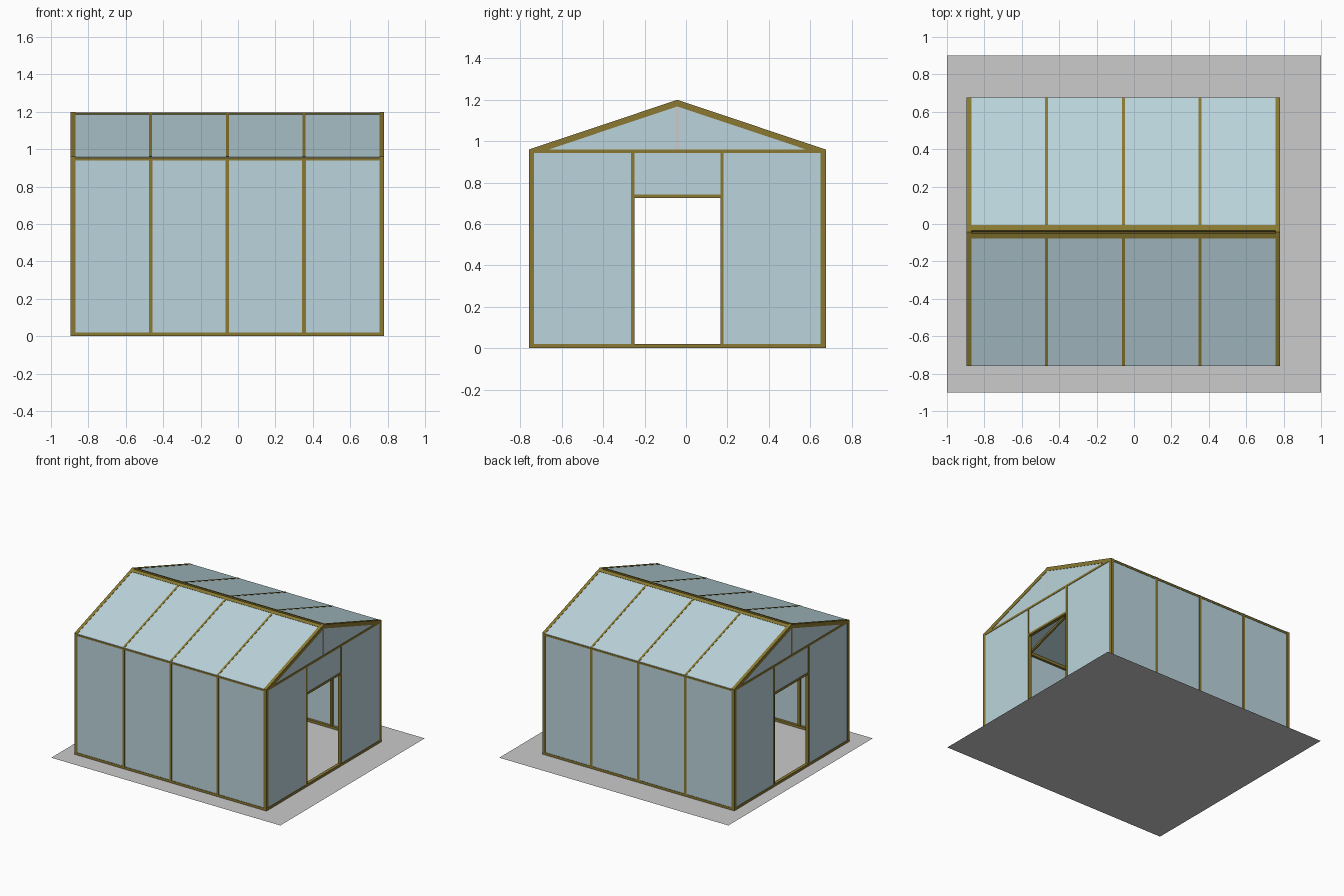
import bpy, bmesh

if "Cube" in bpy.data.objects:
    bpy.data.objects.remove(bpy.data.objects["Cube"])


def colour(name, r, g, b):
    lin = [((c / 255 + 0.055) / 1.055) ** 2.4 for c in (r, g, b)]
    m = bpy.data.materials.new(name)
    m.diffuse_color = (*lin, 1)
    m.use_nodes = True
    m.node_tree.nodes["Principled BSDF"].inputs["Base Color"].default_value = m.diffuse_color
    return m


FRAME = colour("olive_brown_frame", 138, 121, 50)
GLASS = colour("pale_blue_glass", 187, 213, 220)
GREY = colour("light_grey", 203, 203, 203)

CX, CY = -0.057, -0.042            # centre of the house on the slab
HX, HY = 0.838, 0.718              # half length and half depth
EAVE, RIDGE = 0.96, 1.20
K = (RIDGE - EAVE) / HY            # roof slope
T = 0.025                          # frame thickness


def roof(y, drop=0.0):
    return RIDGE - K * abs(y) - drop


def prism(name, yz, x0, x1, mat):
    """Extrude a y-z outline along x."""
    bm = bmesh.new()
    a = [bm.verts.new((CX + x0, CY + y, z)) for y, z in yz]
    b = [bm.verts.new((CX + x1, CY + y, z)) for y, z in yz]
    bm.faces.new(a)
    bm.faces.new(b[::-1])
    n = len(yz)
    for i in range(n):
        j = (i + 1) % n
        bm.faces.new((a[i], b[i], b[j], a[j]))
    bmesh.ops.recalc_face_normals(bm, faces=bm.faces[:])
    me = bpy.data.meshes.new(name)
    bm.to_mesh(me)
    bm.free()
    me.materials.append(mat)
    ob = bpy.data.objects.new(name, me)
    bpy.context.collection.objects.link(ob)
    return ob


def box(name, x0, x1, y0, y1, z0, z1, mat):
    return prism(name, [(y0, z0), (y1, z0), (y1, z1), (y0, z1)], x0, x1, mat)


# ground slab (single sheet)
me = bpy.data.meshes.new("ground_slab")
me.from_pydata([(-1, -.9, 0), (1, -.9, 0), (1, .9, 0), (-1, .9, 0)], [], [(0, 1, 2, 3)])
me.materials.append(GREY)
bpy.context.collection.objects.link(bpy.data.objects.new("ground_slab", me))

IN = HX - T
MID = [-0.41, 0.0, 0.41]

for s, side in ((-1, "front"), (1, "back")):
    # long wall: rails, posts and panes
    box(side + "_bottom_rail", -IN, IN, s * (HY - T), s * HY, 0.001, 0.02, FRAME)
    prism(side + "_eave_beam",
          [(s * HY, 0.94), (s * HY, 0.953), (s * (HY - T), 0.961), (s * (HY - T), 0.94)],
          -IN, IN, FRAME)
    for e in (-1, 1):
        box(side + "_corner_post", e * IN, e * HX, s * (HY - T), s * HY, 0.001, 0.95, FRAME)
    for x in MID:
        box(side + "_wall_post", x - .01, x + .01, s * (HY - 0.02), s * HY, 0.02, 0.94, FRAME)
    box(side + "_wall_glass", -IN, IN, s * (HY - 0.006), s * (HY - 0.003), 0.02, 0.94, GLASS)

    # roof slope: rafters, ridge beam and panes
    rafter = [(s * HY, EAVE), (0, RIDGE), (0, RIDGE - .032),
              (s * (HY - .06), .948), (s * HY, .948)]
    for e in (-1, 1):
        prism(side + "_end_rafter", rafter, e * IN, e * HX, FRAME)
    thin = [(s * HY, EAVE), (s * .03, roof(.03)), (s * .03, roof(.03, .025)),
            (s * (HY - .02), roof(HY - .02, .018))]
    for x in MID:
        prism(side + "_rafter", thin, x - .008, x + .008, FRAME)
    prism(side + "_ridge_beam",
          [(s * .008, roof(.008)), (s * .036, roof(.036)), (s * .028, 1.162), (0, 1.1715)],
          -IN, IN, FRAME)
    prism(side + "_roof_glass",
          [(s * HY, roof(HY, .002)), (s * .034, roof(.034, .002)),
           (s * .034, roof(.034, .005)), (s * HY, roof(HY, .005))], -IN, IN, GLASS)

D0, D1 = 0.208, 0.223              # door post inner and outer edges
for e, end in ((-1, "left"), (1, "right")):
    a, b = e * IN, e * HX
    g0, g1 = e * (HX - .006), e * (HX - .003)
    W = HY - T
    # end wall rails and door frame
    box(end + "_threshold", a, b, -W, W, 0.001, 0.02, FRAME)
    box(end + "_tie_beam", a, b, -W, W, 0.943, 0.96, FRAME)
    box(end + "_door_header", a, b, -D0, D0, 0.725, 0.742, FRAME)
    for s in (-1, 1):
        box(end + "_door_post", a, b, s * D0, s * D1, 0.02, 0.943, FRAME)
        box(end + "_side_glass", g0, g1, s * D1, s * W, 0.02, 0.943, GLASS)
        # gable pane halves
        prism(end + "_gable_glass",
              [(0, .96), (s * (HY - .09), .96), (0, RIDGE - .03)], g0, g1, GLASS)
    box(end + "_transom_glass", g0, g1, -D0, D0, 0.742, 0.943, GLASS)
    # gable mullion
    box(end + "_gable_mullion", e * (HX - .012), e * (HX - .001), -.008, .008, .96, 1.168,
        GREY if e > 0 else FRAME)
